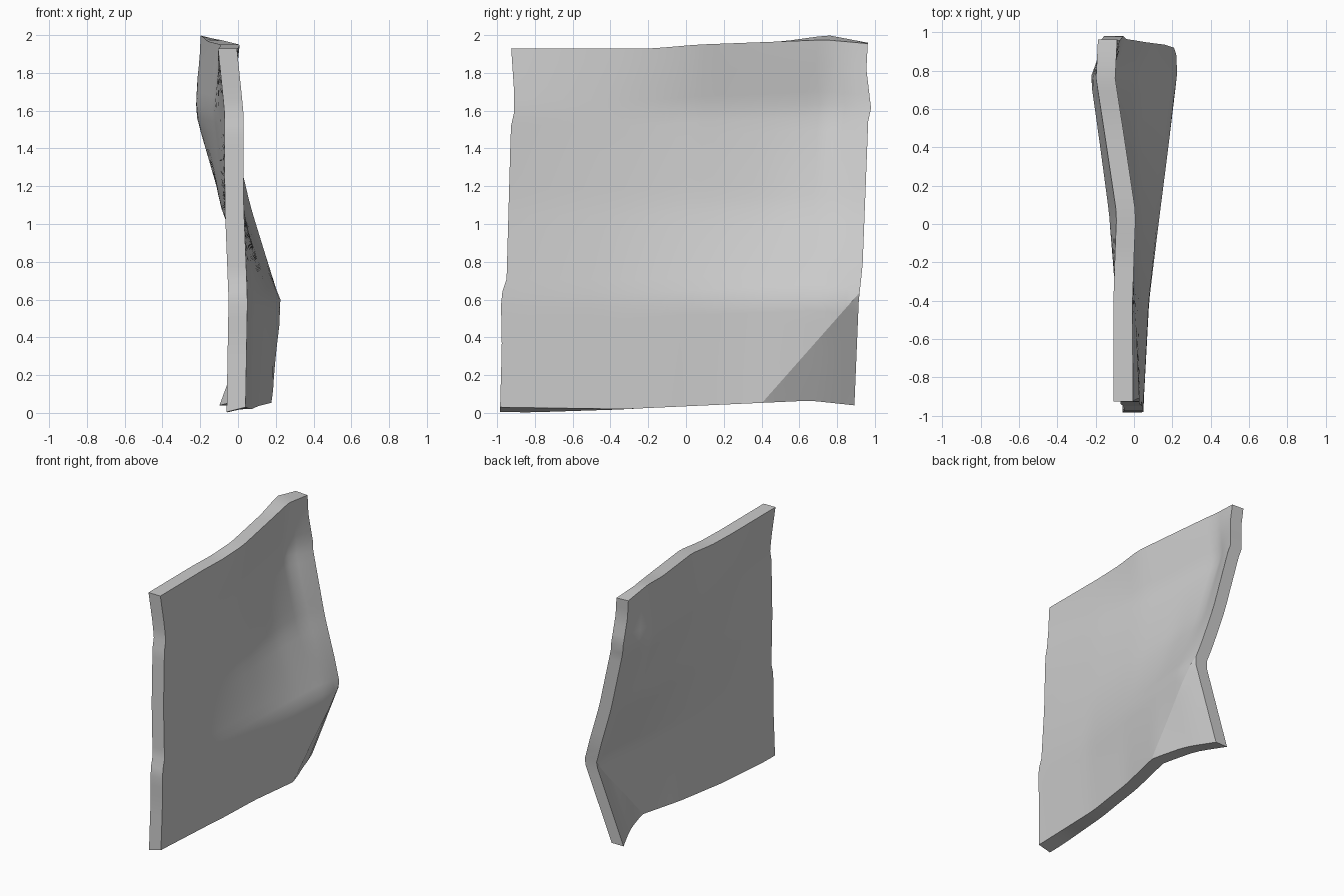
import bpy, bmesh, math
from mathutils import Vector

if "Cube" in bpy.data.objects:
    bpy.data.objects.remove(bpy.data.objects["Cube"], do_unlink=True)

# Bend of the slab: sideways offset per height row and depth column
DEPTHS = [-.95, -.4, .05, .45, .76, .95]
HEIGHTS = [.03, .6, 1.1, 1.6, 1.95]
BEND = [[-.01, .015, .06, .135, .15, .15],
        [0, .03, .085, .135, .175, .17],
        [-.02, -.02, -.025, -.045, -.035, .015],
        [-.02, -.045, -.08, -.135, -.18, -.105],
        [-.058, -.058, -.04, -.1, -.148, -.138]]

# Uneven rims of the slab: (position along rim, rim coordinate)
FRONT = [(0, -.985), (.35, -.975), (.62, -.98), (.7, -.95), (1.52, -.927), (1.55, -.91), (1.7, -.91), (2, -.93)]
BACK = [(0, .89), (.6, .915), (.78, .935), (1.55, .965), (1.61, .98), (1.82, .955), (2, .965)]
BOTTOM = [(-1, .03), (-.3, .02), (.4, .05), (.75, .065), (1, .04)]
TOP = [(-1, 1.93), (-.2, 1.93), (.05, 1.95), (.76, 1.975), (1, 1.955)]
HALF = .05
STEPS = 28


def lerp(a, b, t):
    return a + (b - a) * t


def along(points, p):
    """Straight-line value between the keyed points."""
    for (p0, v0), (p1, v1) in zip(points, points[1:]):
        if p <= p1:
            return lerp(v0, v1, max(0, (p - p0) / (p1 - p0)))
    return points[-1][1]


def bend(y, z):
    rows = [along(list(zip(DEPTHS, row)), y) for row in BEND]
    return along(list(zip(HEIGHTS, rows)), z)


# Sheet fitted between the four rims
bm = bmesh.new()
bmesh.ops.create_grid(bm, x_segments=STEPS, y_segments=STEPS, size=1)
for v in bm.verts:
    u, t = v.co.x, (v.co.y + 1) / 2
    z = lerp(along(BOTTOM, u), along(TOP, u), t)
    y = lerp(along(FRONT, z), along(BACK, z), (u + 1) / 2)
    v.co = (0, y, z)

# Crease across the lower back corner, which folds sideways
crease = Vector((0, .4, .05))
away = Vector((0, .52, -.46)).normalized()
bmesh.ops.bisect_plane(bm, geom=bm.verts[:] + bm.edges[:] + bm.faces[:],
                       dist=.001, plane_co=crease, plane_no=away)
for v in bm.verts:
    fold = max(0, (v.co - crease).dot(away))
    v.co.x = bend(v.co.y, v.co.z) + HALF - fold * .53

# Thickness, with slanted rims at the lower front and upper back
grown = bmesh.ops.extrude_face_region(bm, geom=bm.faces[:])
for v in (g for g in grown["geom"] if isinstance(g, bmesh.types.BMVert)):
    v.co.x -= 2 * HALF
    if v.co.z < .04 and v.co.y < -.3:
        v.co.z -= .025 * min(1, (-.3 - v.co.y) * 1.9)
    if v.co.z > 1.93 and v.co.y > .1:
        v.co.z += .025 * max(0, 1 - abs(v.co.y - .76) * 4)
bmesh.ops.recalc_face_normals(bm, faces=bm.faces[:])

mesh = bpy.data.meshes.new("bent_slab")
bm.to_mesh(mesh)
bm.free()
slab = bpy.data.objects.new("bent_slab", mesh)
bpy.context.collection.objects.link(slab)

# Plain grey colour
grey = bpy.data.materials.new("light_grey")
grey.use_nodes = True
grey.diffuse_color = (.6, .6, .6, 1)
grey.node_tree.nodes["Principled BSDF"].inputs["Base Color"].default_value = (.6, .6, .6, 1)
mesh.materials.append(grey)

bpy.context.view_layer.objects.active = slab
slab.select_set(True)
bpy.ops.object.shade_smooth_by_angle(angle=math.radians(24))
